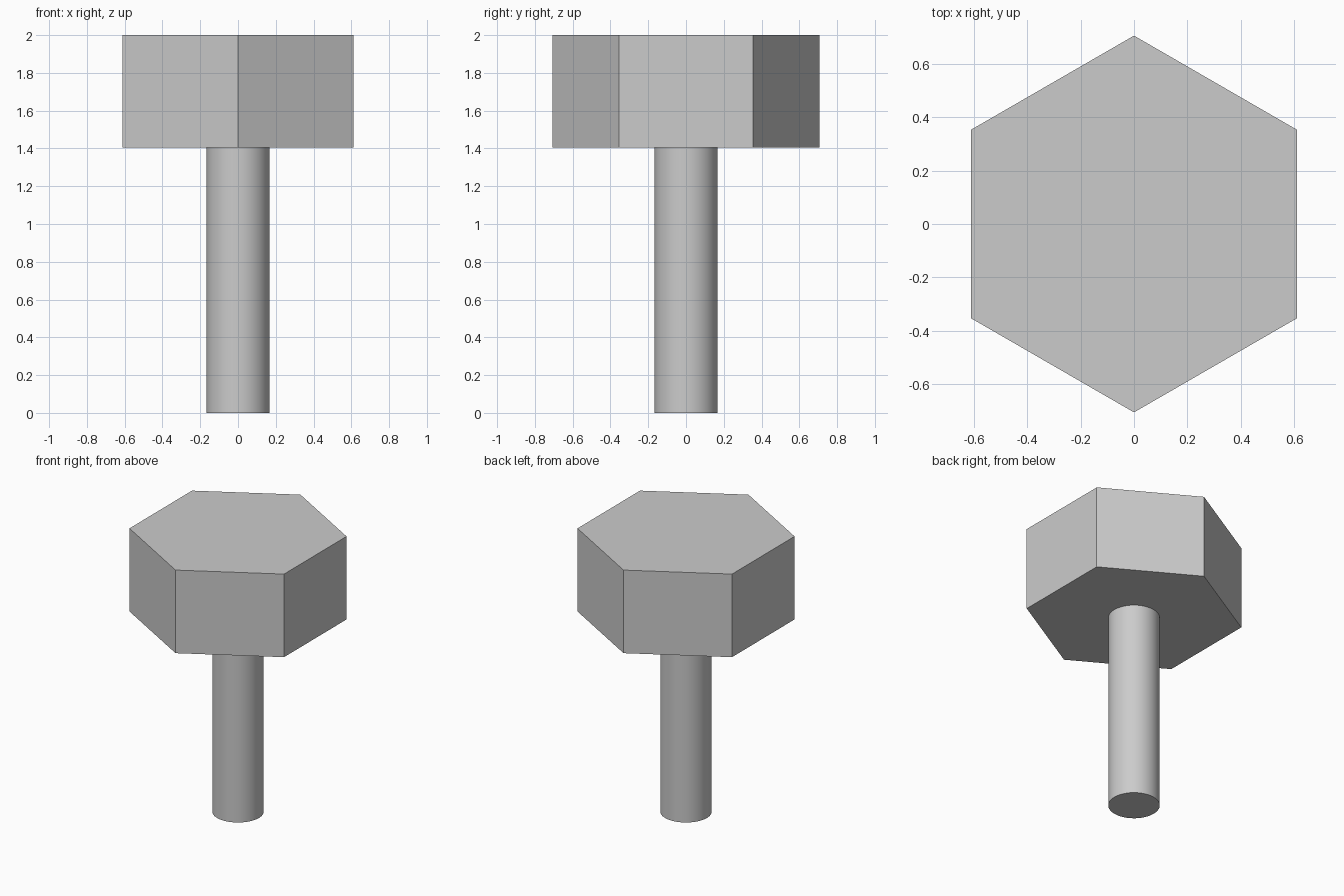
import bpy, bmesh
from math import sin, cos, tau, radians

cube = bpy.data.objects.get("Cube")
if cube:
    bpy.data.objects.remove(cube, do_unlink=True)

GREY = (0.6, 0.6, 0.6, 1)
metal = bpy.data.materials.new("light_grey_metal")
metal.use_nodes = True
metal.diffuse_color = GREY
metal.node_tree.nodes["Principled BSDF"].inputs["Base Color"].default_value = GREY


def prism(name, sides, radius, bottom, top):
    """Upright prism with its first corner pointing along +y."""
    bm = bmesh.new()
    angles = [tau * i / sides for i in range(sides)]
    base = bm.faces.new([bm.verts.new((radius * sin(a), radius * cos(a), bottom)) for a in angles])
    lift = bmesh.ops.extrude_face_region(bm, geom=[base], use_keep_orig=True)["geom"]
    for v in lift:
        if isinstance(v, bmesh.types.BMVert):
            v.co.z = top
    bmesh.ops.recalc_face_normals(bm, faces=bm.faces[:])
    mesh = bpy.data.meshes.new(name)
    bm.to_mesh(mesh)
    bm.free()
    mesh.materials.append(metal)
    obj = bpy.data.objects.new(name, mesh)
    bpy.context.collection.objects.link(obj)
    return obj


# Hexagonal head with corners front and back
prism("hex_head", 6, 0.707, 1.405, 2.0)

# Plain round shank
shank = prism("shank", 64, 0.167, 0.0, 1.405)
bpy.ops.object.select_all(action="DESELECT")
shank.select_set(True)
bpy.context.view_layer.objects.active = shank
bpy.ops.object.shade_smooth_by_angle(angle=radians(30))
